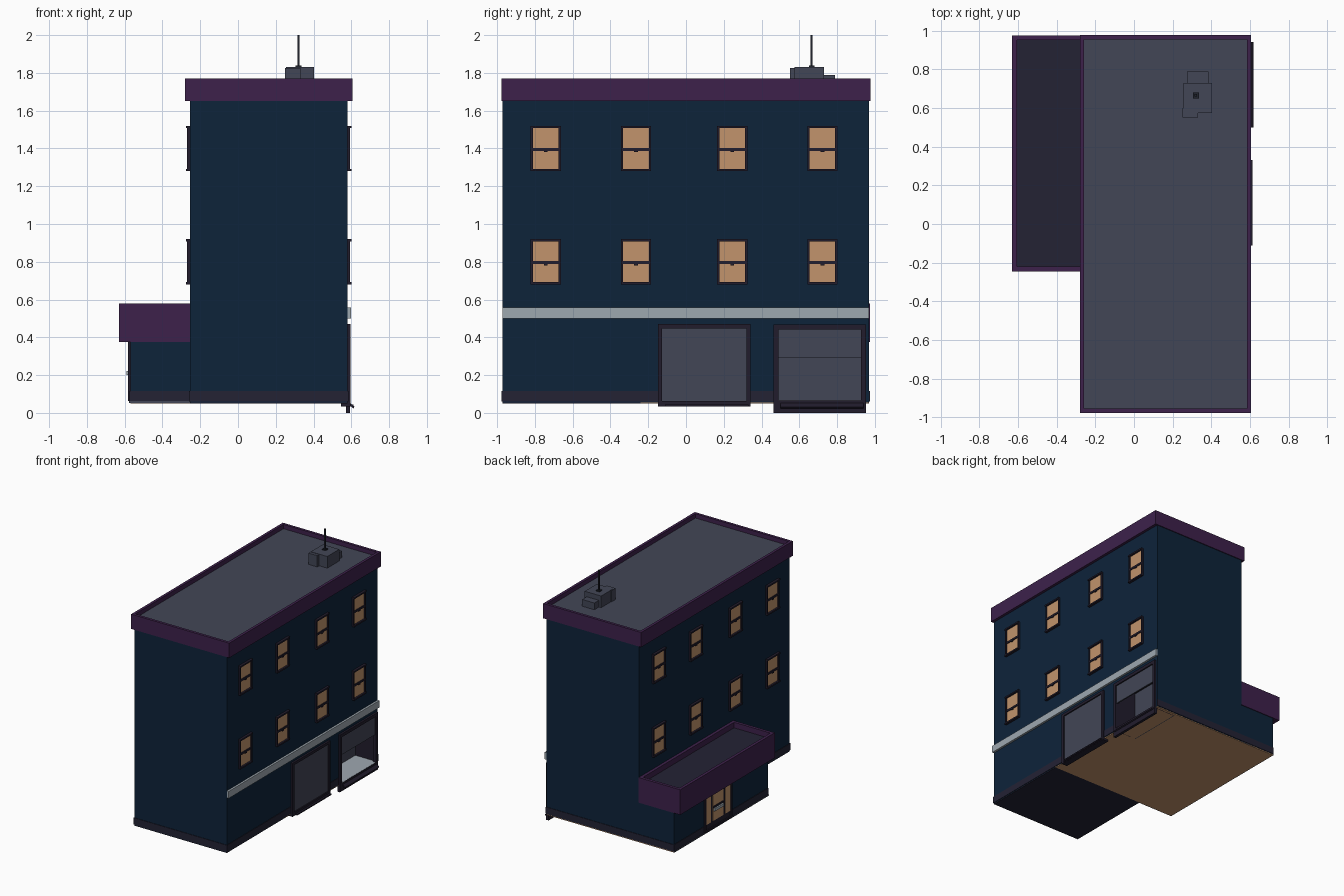
import bpy, bmesh

if "Cube" in bpy.data.objects:
    bpy.data.objects.remove(bpy.data.objects["Cube"])


def mat(name, srgb):
    m = bpy.data.materials.new(name)
    lin = [((c / 255 + 0.055) / 1.055) ** 2.4 for c in srgb]
    m.diffuse_color = (*lin, 1)
    m.use_nodes = True
    m.node_tree.nodes["Principled BSDF"].inputs["Base Color"].default_value = m.diffuse_color
    return m


NAVY = mat("navy wall", (13, 35, 58))
PURPLE = mat("purple trim", (61, 33, 75))
GREY = mat("slate grey", (66, 70, 86))
DARK = mat("dark frame", (33, 28, 44))
DUSK = mat("dusk base", (35, 34, 52))
TAN = mat("tan glass", (194, 148, 108))
SILVER = mat("silver", (158, 168, 176))
BLACK = mat("antenna black", (32, 35, 45))


def boxes(name, items):
    """One object made of boxes (x0, x1, y0, y1, z0, z1, material)."""
    me = bpy.data.meshes.new(name)
    bm = bmesh.new()
    mats = []
    for x0, x1, y0, y1, z0, z1, m in items:
        if m not in mats:
            mats.append(m)
        vs = bmesh.ops.create_cube(bm, size=1)["verts"]
        for v in vs:
            v.co = ((x0 + x1) / 2 + v.co.x * abs(x1 - x0),
                    (y0 + y1) / 2 + v.co.y * abs(y1 - y0),
                    (z0 + z1) / 2 + v.co.z * abs(z1 - z0))
        for f in {f for v in vs for f in v.link_faces}:
            f.material_index = mats.index(m)
    bm.to_mesh(me)
    bm.free()
    for m in mats:
        me.materials.append(m)
    ob = bpy.data.objects.new(name, me)
    bpy.context.collection.objects.link(ob)
    return ob


def ring_x(x0, x1, y0, y1, z0, z1, t, m):
    """Four bars framing an opening seen along x."""
    return [(x0, x1, y0, y0 + t, z0, z1, m), (x0, x1, y1 - t, y1, z0, z1, m),
            (x0, x1, y0 + t, y1 - t, z0, z0 + t, m), (x0, x1, y0 + t, y1 - t, z1 - t, z1, m)]


def ring_z(x0, x1, y0, y1, z0, z1, t, m):
    """Four walls of a parapet."""
    return [(x0, x0 + t, y0, y1, z0, z1, m), (x1 - t, x1, y0, y1, z0, z1, m),
            (x0 + t, x1 - t, y0, y0 + t, z0, z1, m), (x0 + t, x1 - t, y1 - t, y1, z0, z1, m)]


L, R, F, B = -0.255, 0.58, -0.972, 0.97     # main block
AL, AF = -0.57, -0.24                       # annex left and front

# Main block with the loading bay cut out
body = boxes("main_block", [(L, R, F, B, 0.055, 1.70, NAVY)])
cutter = boxes("bay_cutter", [(0.39, 0.7, 0.48, 0.95, 0.045, 0.45, NAVY)])
mod = body.modifiers.new("bay", 'BOOLEAN')
mod.operation, mod.solver, mod.object = 'DIFFERENCE', 'EXACT', cutter
bpy.context.view_layer.objects.active = body
bpy.ops.object.modifier_apply(modifier="bay")
bpy.data.objects.remove(cutter)

boxes("annex_block", [(AL, L, AF, B - 0.001, 0.055, 0.45, NAVY)])

# Undersides
boxes("floor_slabs", [(L, R, F, AF, 0.05, 0.056, DUSK), (AL, R, AF, B, 0.05, 0.056, TAN)])

# Skirting round the foot of the walls
e = 0.004
boxes("skirting", [
    (L - e, R + e, F - e, F, 0.06, 0.115, DUSK),
    (AL - e, R + e, B, B + e, 0.06, 0.115, DUSK),
    (L - e, L, F, AF, 0.06, 0.115, DUSK),
    (AL - e, L, AF - e, AF, 0.06, 0.115, DUSK),
    (AL - e, AL, AF, 0.25, 0.06, 0.115, DUSK),
    (AL - e, AL, 0.57, B, 0.06, 0.115, DUSK),
    (R, R + e, F, -0.14, 0.06, 0.115, DUSK),
    (R, R + e, 0.33, 0.47, 0.06, 0.115, DUSK)])
boxes("annex_footing", [(AL - 0.006, L, AF - 0.006, B, 0.052, 0.062, GREY)])

# Roofs with parapets
boxes("main_parapet", ring_z(-0.28, 0.605, -0.977, 0.977, 1.65, 1.77, 0.022, PURPLE)
      + [(-0.258, 0.583, -0.956, 0.956, 1.66, 1.735, GREY)])
boxes("annex_parapet", ring_z(-0.63, L, -0.245, 0.975, 0.375, 0.58, 0.024, PURPLE)
      + [(-0.606, L - 0.024, -0.222, 0.952, 0.376, 0.535, DUSK)])

# Light band above the loading bays
boxes("wall_band", [(R, 0.597, F, B, 0.50, 0.557, SILVER)])

# Sash windows on both long sides
for side, wall, s in (("right", R, 1), ("left", L, -1)):
    n = 0
    for z in (0.68, 1.28):
        for y in (-0.743, -0.265, 0.245, 0.722):
            n += 1
            boxes(f"{side}_window_{n}",
                  ring_x(wall, wall + s * 0.014, y - 0.08, y + 0.08, z, z + 0.24, 0.012, DARK)
                  + [(wall, wall + s * 0.005, y - 0.07, y + 0.07, z + 0.01, z + 0.23, TAN),
                     (wall, wall + s * 0.012, y - 0.07, y + 0.07, z + 0.107, z + 0.123, DARK),
                     (wall, wall + s * 0.014, y - 0.01, y + 0.01, z + 0.1, z + 0.11, DARK),
                     (wall, wall + s * 0.02, y - 0.08, y + 0.08, z + 0.228, z + 0.24, DARK),
                     (wall, wall + s * 0.02, y - 0.08, y + 0.08, z, z + 0.012, DARK)])

# Closed shutter
boxes("closed_shutter", ring_x(R, 0.596, -0.148, 0.342, 0.04, 0.47, 0.022, DARK)
      + [(R, 0.586, -0.13, 0.325, 0.055, 0.455, GREY),
         (0.545, 0.596, -0.148, 0.342, 0.034, 0.056, DARK),
         (0.595, 0.612, -0.11, 0.33, 0.035, 0.045, DARK)])

# Open loading bay: frame, half shutter, lining and floor
boxes("loading_bay", ring_x(R - 0.01, 0.596, 0.464, 0.953, 0.04, 0.467, 0.026, DARK)
      + [(0.575, 0.586, 0.485, 0.945, 0.29, 0.445, GREY),
         (0.392, 0.398, 0.482, 0.948, 0.05, 0.448, GREY),
         (0.398, R, 0.481, 0.487, 0.05, 0.448, DARK),
         (0.398, R, 0.943, 0.949, 0.05, 0.448, DARK),
         (0.398, R, 0.487, 0.943, 0.443, 0.449, DARK),
         (0.398, 0.592, 0.487, 0.943, 0.057, 0.067, SILVER),
         (0.572, 0.594, 0.464, 0.953, 0.0, 0.056, DARK)])
lip = boxes("dock_lip", [(0.0, 0.03, 0.5, 0.94, -0.01, 0.0, DARK)])
lip.location = (0.595, 0, 0.052)
lip.rotation_euler = (0, 0.75, 0)

# Annex entrance: side lights, glazed door, push bar
W = AL
boxes("entrance", ring_x(W - 0.012, W, 0.235, 0.585, 0.062, 0.375, 0.015, DARK)
      + [(W - 0.004, W, 0.24, 0.58, 0.065, 0.375, DARK)]
      + [(W - 0.008, W, a, b, z, 0.355, TAN)
         for a, b, z in ((0.255, 0.315, 0.12), (0.345, 0.475, 0.12), (0.505, 0.565, 0.12))]
      + [(W - 0.012, W, 0.345, 0.475, 0.225, 0.24, DARK),
         (W - 0.02, W - 0.008, 0.35, 0.47, 0.2, 0.222, SILVER)])

# Rooftop unit and antenna
boxes("roof_unit", [(0.255, 0.403, 0.575, 0.73, 1.73, 1.83, GREY),
                    (0.275, 0.385, 0.73, 0.788, 1.73, 1.79, GREY),
                    (0.25, 0.33, 0.55, 0.6, 1.73, 1.827, GREY)])
boxes("antenna", [(0.305, 0.335, 0.65, 0.68, 1.83, 1.838, BLACK),
                  (0.314, 0.326, 0.659, 0.671, 1.83, 2.0, BLACK)])
